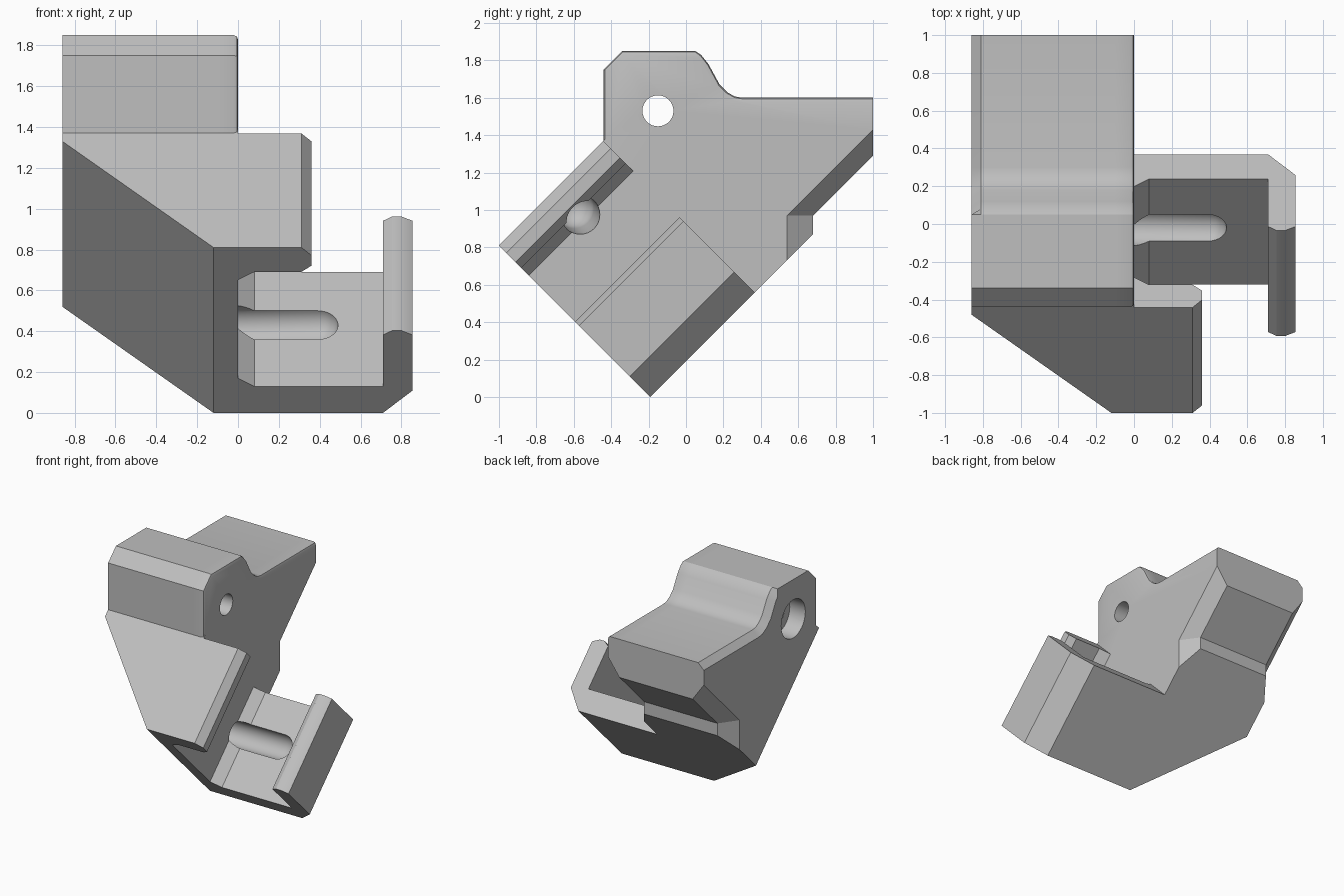
import bpy, bmesh, math
from mathutils import Vector

cube = bpy.data.objects.get("Cube")
if cube:
    bpy.data.objects.remove(cube)

S = math.sqrt(0.5)
grey = bpy.data.materials.new("plain grey")
grey.use_nodes = True
grey.diffuse_color = (0.52, 0.52, 0.52, 1)
grey.node_tree.nodes["Principled BSDF"].inputs["Base Color"].default_value = grey.diffuse_color


def tilt(x, u, v):
    """Clamp frame: u runs up the slope, v stands square to it."""
    return Vector((x, -0.19 + (u - v) * S, (u + v) * S))


def loft(name, rings, cutter=False):
    """Skin matching rings of points and cap both ends."""
    bm = bmesh.new()
    loops = [[bm.verts.new(p) for p in ring] for ring in rings]
    for a, b in zip(loops, loops[1:]):
        for i in range(len(a)):
            j = (i + 1) % len(a)
            bm.faces.new((a[i], a[j], b[j], b[i]))
    bm.faces.new(loops[0][::-1])
    bm.faces.new(loops[-1])
    bmesh.ops.recalc_face_normals(bm, faces=bm.faces)
    mesh = bpy.data.meshes.new(name)
    bm.to_mesh(mesh)
    bm.free()
    mesh.materials.append(grey)
    ob = bpy.data.objects.new(name, mesh)
    bpy.context.collection.objects.link(ob)
    ob.hide_render = cutter
    return ob


def bore(name, start, end, radius, round_end=False):
    """Cylinder cutter from start to end, optionally with a domed end."""
    axis = (end - start).normalized()
    side = axis.orthogonal().normalized()
    up = axis.cross(side)
    steps = [(start, radius), (end, radius)]
    if round_end:
        for k in range(1, 8):
            a = k * math.pi / 15
            steps.append((end + axis * radius * math.sin(a), radius * math.cos(a)))
    angles = [2 * math.pi * k / 32 for k in range(32)]
    return loft(name, [[c + (side * math.cos(a) + up * math.sin(a)) * r for a in angles]
                       for c, r in steps], True)


def cut(ob, cutters):
    for c in cutters:
        m = ob.modifiers.new(c.name, "BOOLEAN")
        m.operation = "DIFFERENCE"
        m.solver = "EXACT"
        m.object = c
        bpy.context.view_layer.objects.active = ob
        bpy.ops.object.modifier_apply(modifier=m.name)


# Upper outline of the body (y, z) with the inward direction at each point
UPPER = [((-.44, 1.37), (1, 1)), ((-.44, 1.75), (1, -.4)), ((-.34, 1.85), (.4, -1)),
         ((.05, 1.85), (-.2, -1)), ((.08, 1.83), (-.6, -.8)), ((.12, 1.78), (-.8, -.6)),
         ((.18, 1.67), (-.8, -.6)), ((.22, 1.63), (-.6, -.8)), ((.26, 1.607), (-.3, -1)),
         ((.3, 1.6), (0, -1)), ((1, 1.6), (0, -1))]


def body_ring(x, under, inset, first):
    """Body section at x; under blends the lower edges from chamfered to full."""
    ring = []
    for i, (p, d) in enumerate(UPPER):
        k = inset if i >= first else 0
        ring.append((x, p[0] + d[0] * k, p[1] + d[1] * k))
    y = .54 + .14 * under
    ring += [(x, 1, 1.43 - .14 * under), (x, y, .97), (x, y, y + .19),
             (x, -.19, 0), (x, -1, .81)]
    return ring


# Main body: chamfered left edge, rounded right edge, chamfered underside
body = loft("body", [body_ring(-.86, 0, .05, 4), body_ring(-.81, .5, 0, 4),
                     body_ring(-.76, 1, 0, 0), body_ring(-.1, 1, 0, 0),
                     body_ring(-.022, .22, 0, 0), body_ring(-.006, .06, .006, 0),
                     body_ring(0, 0, .022, 0)])

# Clamp jaw and upper arm, cross-sections in (x, v)
JAW = [(0, 0), (.71, 0), (.855, .155), (.855, .54), (.8, .57), (.755, .57),
       (.71, .54), (.71, .184), (.08, .184), (0, .24)]
ARM = [(0, .92), (.08, .976), (.31, .976), (.36, 1.02), (.36, 1.09), (.31, 1.146), (0, 1.146)]
jaw, arm = [loft(n, [[tilt(x, u, v) for x, v in s] for u in (0, .79)])
            for n, s in (("lower_jaw", JAW), ("upper_arm", ARM))]

# Cutters: slanted side, pivot hole, counterbore, jaw groove and wall bore
taper = loft("taper_cutter", [[tilt(x, u, v) for x, u in ((0, -.119), (-1, .874), (-1, -.119))]
                              for v in (-.1, 1.3)], True)
pivot = bore("pivot_cutter", Vector((-1, -.15, 1.53)), Vector((.1, -.15, 1.53)), .083)
recess = bore("recess_cutter", Vector((-1, -.15, 1.53)), Vector((-.72, -.15, 1.53)), .155)
groove = bore("groove_cutter", tilt(-.25, .424, .17), tilt(.39, .424, .19), .1, True)
wall_bore = bore("wall_bore_cutter", tilt(.45, .424, .89), tilt(-.3, .424, 1.0), .105, True)

cut(body, [taper, pivot, recess, groove, wall_bore])
cut(jaw, [groove])
cut(arm, [wall_bore])

for c in (taper, pivot, recess, groove, wall_bore):
    bpy.data.objects.remove(c)

# Keep flat faces crisp and curved faces smooth
bpy.ops.object.select_all(action="DESELECT")
for ob in (body, jaw, arm):
    ob.select_set(True)
bpy.context.view_layer.objects.active = body
bpy.ops.object.shade_smooth_by_angle(angle=math.radians(29))
